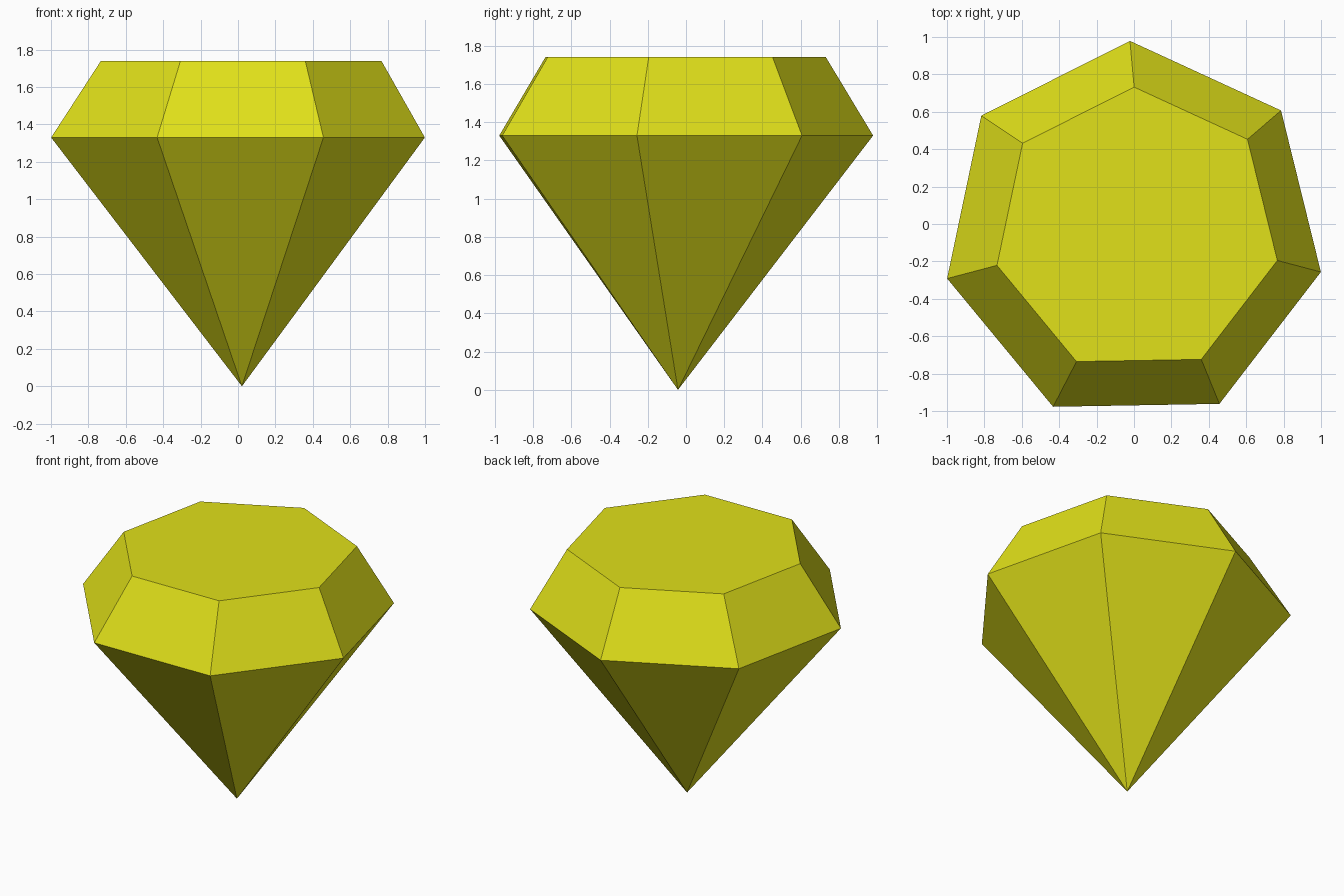
import bpy, bmesh
from math import cos, sin, radians, pi

if "Cube" in bpy.data.objects:
    bpy.data.objects.remove(bpy.data.objects["Cube"])

SIDES = 7
TURN = radians(91)


def ring(bm, cx, cy, radius, z):
    angles = [TURN + 2 * pi * i / SIDES for i in range(SIDES)]
    return [bm.verts.new((cx + radius * cos(a), cy + radius * sin(a), z)) for a in angles]


bm = bmesh.new()

# Key levels: pointed tip, widest girdle, flat table
tip = bm.verts.new((0.021, -0.042, 0))
girdle = ring(bm, -0.004, -0.046, 1.025, 1.33)
table = ring(bm, 0.014, -0.037, 0.769, 1.74)

# Lower pavilion facets and upper crown facets
for i in range(SIDES):
    j = (i + 1) % SIDES
    bm.faces.new((tip, girdle[j], girdle[i]))
    bm.faces.new((girdle[i], girdle[j], table[j], table[i]))

# Flat top facet
bm.faces.new(table)
bmesh.ops.recalc_face_normals(bm, faces=bm.faces)

mesh = bpy.data.meshes.new("gemstone")
bm.to_mesh(mesh)
bm.free()

# Yellow stone
yellow = bpy.data.materials.new("yellow_stone")
yellow.diffuse_color = (0.75, 0.75, 0.01, 1)
yellow.use_nodes = True
yellow.node_tree.nodes["Principled BSDF"].inputs["Base Color"].default_value = yellow.diffuse_color
mesh.materials.append(yellow)

gem = bpy.data.objects.new("gemstone", mesh)
bpy.context.collection.objects.link(gem)
